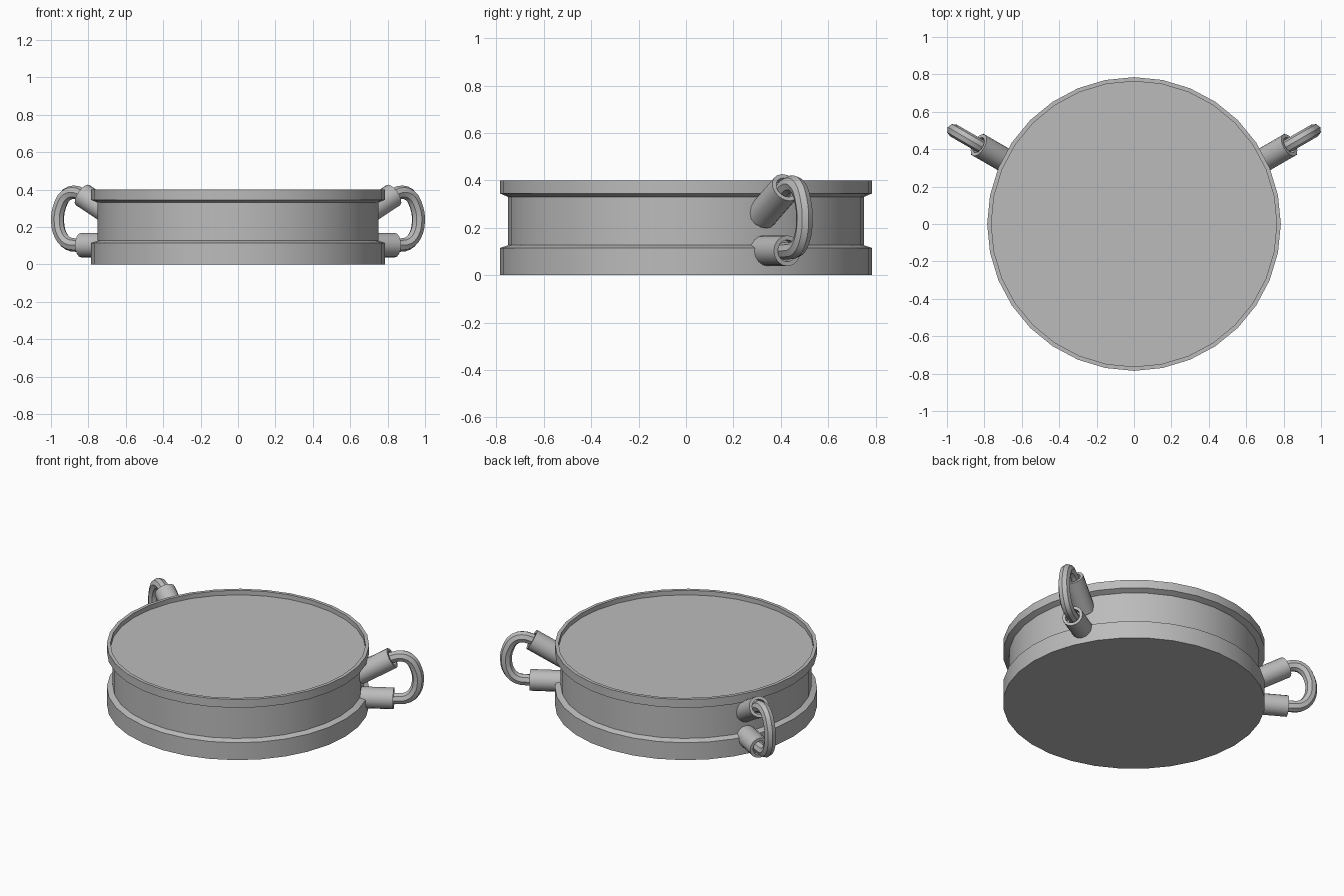
import bpy
import bmesh
import math
from mathutils import Vector, Matrix

cube = bpy.data.objects.get("Cube")
if cube:
    bpy.data.objects.remove(cube, do_unlink=True)

grey = bpy.data.materials.new("plain grey")
grey.use_nodes = True
colour = (0.5, 0.5, 0.5, 1)
grey.diffuse_color = colour
grey.node_tree.nodes["Principled BSDF"].inputs["Base Color"].default_value = colour


def lathe(name, profile, sides, matrix=Matrix()):
    """Spin a (radius, height) profile about local z and close both ends."""
    bm = bmesh.new()
    rings = [[bm.verts.new((r * math.cos(2 * math.pi * i / sides),
                            r * math.sin(2 * math.pi * i / sides), z))
              for i in range(sides)] for r, z in profile]
    for low, high in zip(rings, rings[1:]):
        for i in range(sides):
            j = (i + 1) % sides
            bm.faces.new((low[i], low[j], high[j], high[i]))
    bm.faces.new(rings[0][::-1])
    bm.faces.new(rings[-1])
    bm.transform(matrix)
    bmesh.ops.recalc_face_normals(bm, faces=bm.faces)
    mesh = bpy.data.meshes.new(name)
    bm.to_mesh(mesh)
    bm.free()
    return finish(name, mesh)


def finish(name, mesh):
    ob = bpy.data.objects.new(name, mesh)
    bpy.context.collection.objects.link(ob)
    mesh.materials.clear()
    mesh.materials.append(grey)
    bpy.ops.object.select_all(action='DESELECT')
    ob.select_set(True)
    bpy.context.view_layer.objects.active = ob
    bpy.ops.object.shade_smooth_by_angle(angle=math.radians(35))
    return ob


# Round body: wide base band, narrower waist, flared rim, recessed lid
lathe("body", [(0.785, 0), (0.785, 0.115), (0.75, 0.127), (0.75, 0.33),
               (0.785, 0.345), (0.785, 0.4), (0.763, 0.4), (0.763, 0.37)], 32)


def handle(side, label):
    """Two hollow sleeves joined by a bent loop, on a plane 30 degrees back."""
    def place(s, z):
        a = math.radians(30)
        return Vector((side * (s * math.cos(a) + 0.025), s * math.sin(a) - 0.043, z))

    def sleeve(name, start, end):
        a, b = place(*start), place(*end)
        turn = (b - a).to_track_quat('Z', 'Y').to_matrix().to_4x4()
        length = (b - a).length
        lathe(name, [(0.065, 0), (0.065, length), (0.046, length),
                     (0.046, length - 0.035)], 16, Matrix.Translation(a) @ turn)

    sleeve(label + "_upper_sleeve", (0.73, 0.255), (0.93, 0.37))
    sleeve(label + "_lower_sleeve", (0.7, 0.103), (0.94, 0.103))

    # Bent tube from the upper sleeve round to the lower one
    curve = bpy.data.curves.new(label + "_loop_path", 'CURVE')
    curve.dimensions = '3D'
    curve.bevel_depth = 0.036
    curve.bevel_resolution = 2
    curve.resolution_u = 3
    curve.use_fill_caps = True
    path = [(0.88, 0.342), (0.965, 0.384), (1.03, 0.372), (1.072, 0.31),
            (1.085, 0.23), (1.065, 0.155), (1.02, 0.112), (0.96, 0.103), (0.88, 0.103)]
    spline = curve.splines.new('BEZIER')
    spline.bezier_points.add(len(path) - 1)
    for point, (s, z) in zip(spline.bezier_points, path):
        point.co = place(s, z)
        point.handle_left_type = point.handle_right_type = 'AUTO'
    temp = bpy.data.objects.new(label + "_loop_path", curve)
    bpy.context.collection.objects.link(temp)
    bpy.context.view_layer.update()
    deps = bpy.context.evaluated_depsgraph_get()
    mesh = bpy.data.meshes.new_from_object(temp.evaluated_get(deps))
    bpy.data.objects.remove(temp, do_unlink=True)
    finish(label + "_loop", mesh)


handle(1, "left")
handle(-1, "right")
